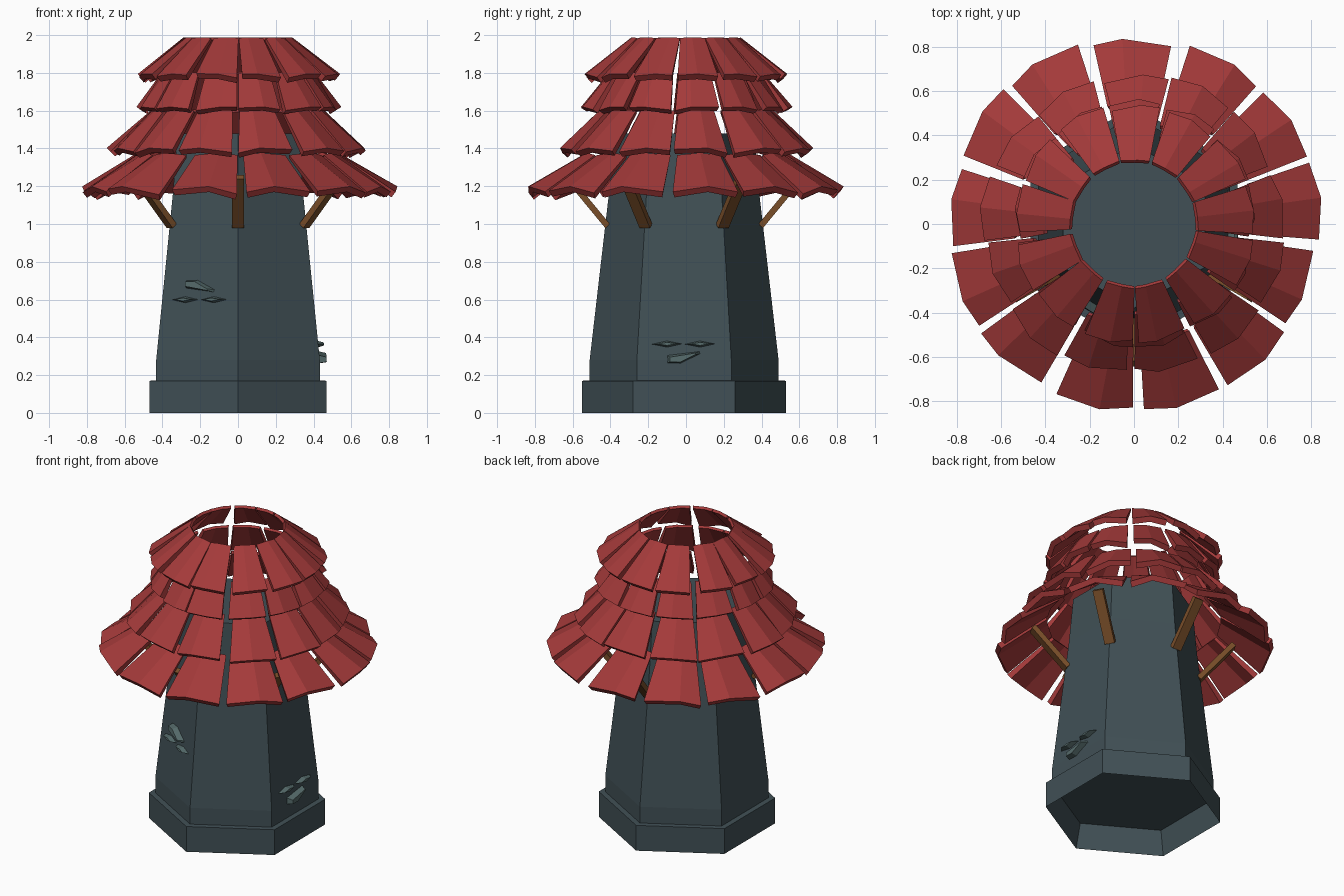
import bpy, bmesh, math, random
from mathutils import Vector

if "Cube" in bpy.data.objects:
    bpy.data.objects.remove(bpy.data.objects["Cube"])
random.seed(4)


def mat(name, rgb):
    m = bpy.data.materials.new(name)
    m.diffuse_color = (*rgb, 1)
    m.use_nodes = True
    m.node_tree.nodes["Principled BSDF"].inputs["Base Color"].default_value = m.diffuse_color
    return m


SLATE = mat("dark slate", (0.052, 0.08, 0.092))
STONE = mat("pale stone", (0.09, 0.145, 0.145))
RED = mat("roof red", (0.37, 0.042, 0.042))
WOOD = mat("brown wood", (0.19, 0.075, 0.022))
CY = -0.01  # tower centre in y


def finish(name, bm, material, fix=True):
    if fix:
        bmesh.ops.recalc_face_normals(bm, faces=bm.faces[:])
    me = bpy.data.meshes.new(name)
    bm.to_mesh(me)
    bm.free()
    me.materials.append(material)
    ob = bpy.data.objects.new(name, me)
    bpy.context.collection.objects.link(ob)
    return ob


def polar(a, r, z, t=0.0, cy=0.0):
    """Point at angle a, radius r, height z, shifted t sideways."""
    return Vector((r * math.cos(a) - t * math.sin(a),
                   cy + r * math.sin(a) + t * math.cos(a), z))


def prism(bm, a, b):
    """Close two matching loops of points into a solid."""
    va, vb = [bm.verts.new(p) for p in a], [bm.verts.new(p) for p in b]
    n = len(va)
    bm.faces.new(va[::-1])
    bm.faces.new(vb)
    for i in range(n):
        j = (i + 1) % n
        bm.faces.new((va[i], va[j], vb[j], vb[i]))


# Hexagonal tower: recessed underside, plinth and tapering shaft, one skin
profile = [(0.50, 0.16), (0.54, 0.0), (0.54, 0.17), (0.50, 0.171),
           (0.50, 0.28), (0.397, 1.17), (0.37, 1.48)]
bm = bmesh.new()
rings = [[bm.verts.new(polar(math.radians(30 + 60 * k), r, z, 0, CY))
          for k in range(6)] for r, z in profile]
for lo, hi in zip(rings, rings[1:]):
    for k in range(6):
        j = (k + 1) % 6
        bm.faces.new((lo[k], lo[j], hi[j], hi[k]))
bm.faces.new(rings[0][::-1])
bm.faces.new(rings[-1])
finish("tower", bm, SLATE)

# Braces from each tower corner up to the eaves
bm = bmesh.new()
for k in range(6):
    a = math.radians(30 + 60 * k)
    loops = []
    for r, z in ((0.405, 0.99), (0.62, 1.25)):
        loops.append([polar(a, r + dr, z + dz, t, CY) for dr, dz, t in
                      ((-.012, .01, -.032), (-.012, .01, .032),
                       (.012, -.012, .032), (.012, -.012, -.032))])
    prism(bm, *loops)
finish("roof_braces", bm, WOOD)

# Four rows of folded shingles: inner r, z; outer r, z; half widths; fold height
rows = [("top", 0.285, 1.985, 0.52, 1.785, 0.066, 0.108, 0.012),
        ("upper", 0.40, 1.80, 0.525, 1.61, 0.085, 0.115, 0.018),
        ("lower", 0.45, 1.60, 0.655, 1.385, 0.095, 0.145, 0.025),
        ("eaves", 0.53, 1.365, 0.81, 1.17, 0.115, 0.175, 0.035)]
N = 13
for name, r0, z0, r1, z1, w0, w1, fold in rows:
    bm = bmesh.new()
    slope = Vector((r1 - r0, z1 - z0)).normalized()
    nr, nz = -slope.y, slope.x          # outward normal of the row
    for k in range(N):
        a = math.pi / 2 + k * math.tau / N + random.uniform(-.03, .03)
        roll = random.uniform(-.018, .018)
        out = random.uniform(-.012, .012)
        mid = random.uniform(-.3, .3)
        loops = []
        for r, z, w, h, th, tilt, d in ((r0, z0, w0, fold * .4, .018, 0, 0),
                                        (r1, z1, w1, fold, .036, roll, out)):
            top, low = [], []
            for s, lift in ((-1, -tilt), (mid, h), (1, tilt)):
                rr, zz = r + d + nr * lift, z + nz * lift
                rr += 0.015 * (1 - abs(s)) * (d != 0)
                top.append(polar(a, rr, zz, s * w))
                low.append(polar(a, rr - nr * th, zz - nz * th, s * w * .93))
            loops.append(top + low[::-1])
        prism(bm, *loops)
    finish(name + "_roof_shingles", bm, RED)


# Broken stone chips standing proud of two tower faces
def chip(bm, a, outline, ridge, zc, depth):
    def on_face(t, z, out):
        h = zc + z
        app = 0.866 * (0.50 - 0.1157 * max(0, h - 0.28))
        return bm.verts.new(polar(a, app + out, h, t, CY))
    base = [on_face(t, z, -0.01) for t, z in outline]
    top = [on_face(t, z, depth) for t, z in ridge]
    n = len(base)
    bm.faces.new(base)
    bm.faces.new(top)
    for i in range(n):
        j = (i + 1) % n
        bm.faces.new((base[i], base[j], top[j], top[i]))


sliver = [(-.09, -.002), (.0, -.02), (.09, .0), (.0, .018)]
sliver_top = [(-.05, 0), (.0, -.008), (.05, .002), (.0, .008)]
block = [(-.09, -.032), (-.02, -.034), (.09, .018), (.085, .033), (-.09, .012)]
block_top = [(-.075, -.025), (-.02, -.026), (.06, .014), (.06, .022), (-.075, .0)]


def shifted(pts, t, flip=1):
    return [(p + t, q * flip) for p, q in pts]


for name, ang, zs, zb, flip in (("right_chips", 0, 0.365, 0.295, 1),
                                ("front_left_chips", -120, 0.60, 0.67, -1)):
    bm = bmesh.new()
    a = math.radians(ang)
    for t in (-.09, .085):
        chip(bm, a, shifted(sliver, t), shifted(sliver_top, t), zs, 0.03)
    chip(bm, a, shifted(block, 0, flip), shifted(block_top, 0, flip), zb, 0.037)
    finish(name, bm, STONE)
